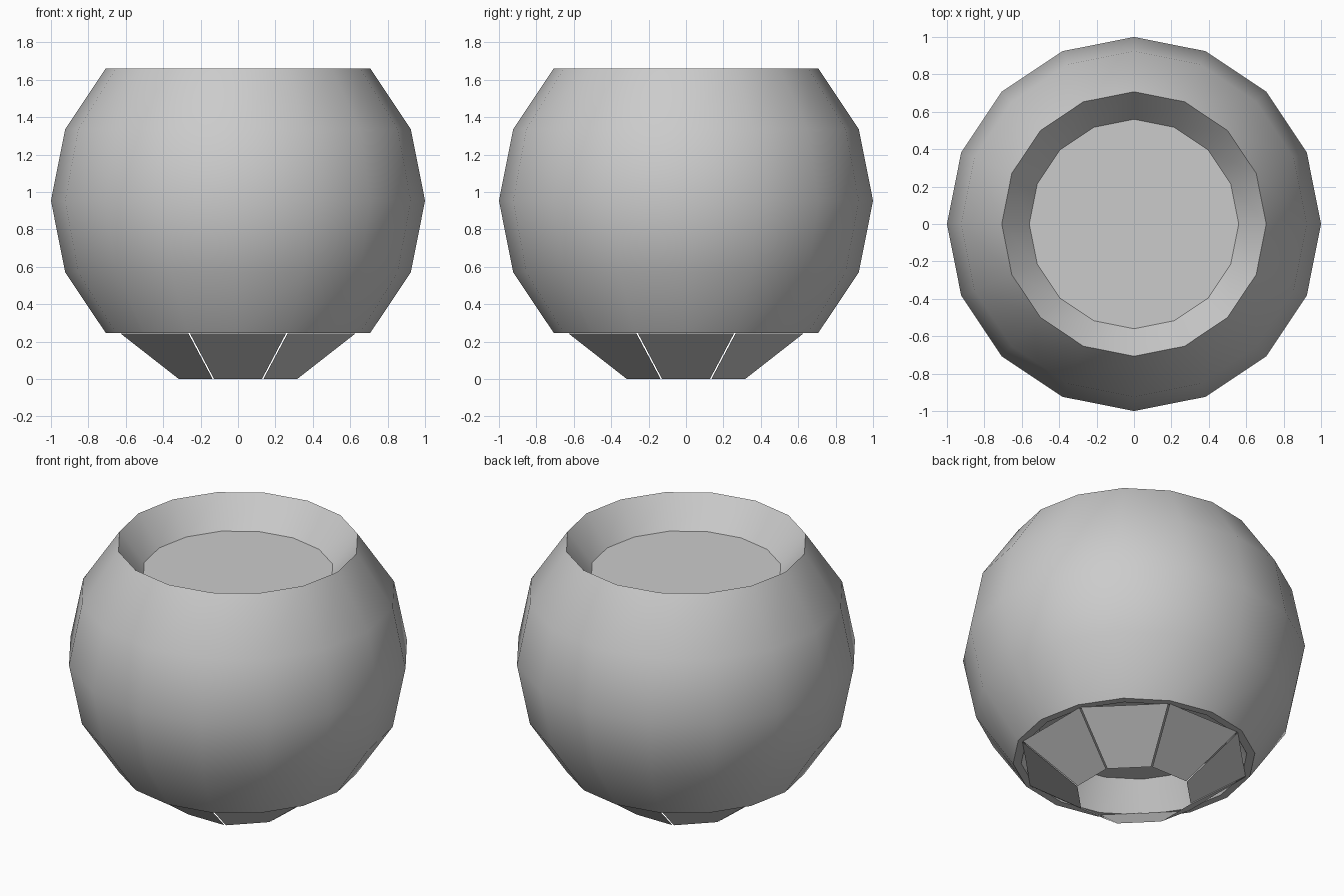
import bpy, bmesh
from math import sin, cos, pi, radians
from mathutils import Matrix, Vector

cube = bpy.data.objects.get("Cube")
if cube:
    bpy.data.objects.remove(cube, do_unlink=True)

grey = bpy.data.materials.new("pale_grey")
grey.use_nodes = True
colour = (0.6, 0.6, 0.6, 1)
grey.diffuse_color = colour
grey.node_tree.nodes["Principled BSDF"].inputs["Base Color"].default_value = colour

CENTRE = 0.953
SEGMENTS = 16
PANELS = 8


def make_object(name, bm):
    mesh = bpy.data.meshes.new(name)
    bm.to_mesh(mesh)
    bm.free()
    mesh.materials.append(grey)
    obj = bpy.data.objects.new(name, mesh)
    bpy.context.collection.objects.link(obj)
    return obj


# Round bowl: sphere bands between 45 degrees south and north,
# with a sloped recess and flat floor at both ends
bands = [(cos(a), CENTRE + sin(a)) for a in (radians(d) for d in (-45, -22.5, 0, 22.5, 45))]
profile = [(0.56, CENTRE - 0.524), (0.66, CENTRE - 0.707)] + bands + [(0.56, CENTRE + 0.524)]
bm = bmesh.new()
rings = []
for radius, z in profile:
    angles = [2 * pi * i / SEGMENTS for i in range(SEGMENTS)]
    rings.append([bm.verts.new((radius * cos(a), radius * sin(a), z)) for a in angles])
for low, high in zip(rings, rings[1:]):
    for i in range(SEGMENTS):
        j = (i + 1) % SEGMENTS
        bm.faces.new((low[i], low[j], high[j], high[i]))
bm.faces.new(rings[0][::-1])
bm.faces.new(rings[-1])
bowl = make_object("bowl", bm)
bpy.ops.object.select_all(action='DESELECT')
bowl.select_set(True)
bpy.context.view_layer.objects.active = bowl
bpy.ops.object.shade_smooth_by_angle(angle=radians(30))

# Flared foot: a ring of flat panels with narrow slits between them
bm = bmesh.new()
for i in range(PANELS):
    turn = Matrix.Rotation(2 * pi * i / PANELS, 3, 'Z')
    corners = [(-0.128, -0.32, 0), (0.128, -0.32, 0), (0.256, -0.63, 0.242), (-0.256, -0.63, 0.242)]
    bm.faces.new([bm.verts.new(turn @ Vector(c)) for c in corners])
make_object("foot_panels", bm)
